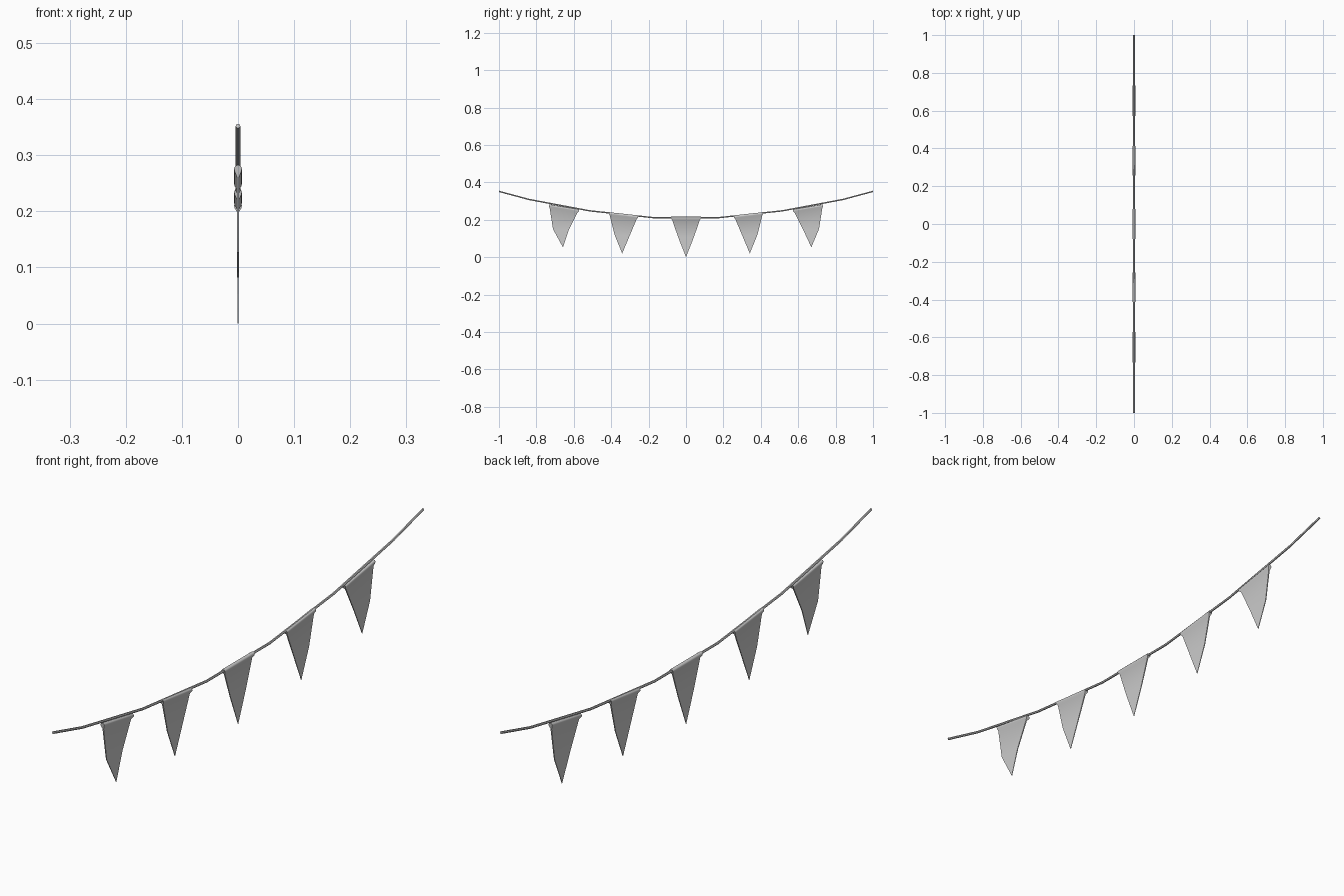
import bpy, bmesh, math
from mathutils import Vector

if "Cube" in bpy.data.objects:
    bpy.data.objects.remove(bpy.data.objects["Cube"])

# Sagging rope, few straight segments
rope_pts = [(-1, .352), (-.84, .309), (-.515, .248), (-.17, .211),
            (.17, .211), (.515, .248), (.84, .309), (1, .352)]
cu = bpy.data.curves.new("rope", 'CURVE')
cu.dimensions = '3D'
cu.bevel_depth = .0042
cu.bevel_resolution = 1
cu.use_fill_caps = True
sp = cu.splines.new('POLY')
sp.points.add(len(rope_pts) - 1)
for p, (y, z) in zip(sp.points, rope_pts):
    p.co = (0, y, z, 1)
tmp = bpy.data.objects.new("rope_curve", cu)
bpy.context.collection.objects.link(tmp)
mesh = bpy.data.meshes.new_from_object(tmp.evaluated_get(bpy.context.evaluated_depsgraph_get()))
bpy.data.objects.remove(tmp)
rope = bpy.data.objects.new("rope", mesh)
bpy.context.collection.objects.link(rope)


def lerp(a, b, t):
    return a + (b - a) * t


def pennant(name, left, right, mid_left, mid_right, tip):
    """Cloth triangle whose top edge is a hem tube folded round the rope."""
    bm = bmesh.new()
    hem = [(.0072 * math.cos(a), .0072 * math.sin(a))
           for a in (math.radians(-30 + 40 * i) for i in range(7))]

    def side(top, mid):
        top, mid = Vector((0, *top)), Vector((0, *mid))
        c = top - Vector((0, 0, .0072))
        pts = [c + Vector((x, 0, z)) for x, z in hem]
        neck = lerp(top, mid, .16)
        pts = ([mid + Vector((.0015, 0, 0)), neck + Vector((.0022, 0, 0))] + pts
               + [neck - Vector((.0022, 0, 0)), mid - Vector((.0015, 0, 0))])
        return [bm.verts.new(p) for p in pts]

    L, R = side(left, mid_left), side(right, mid_right)
    tf, tb = (bm.verts.new((x, *tip)) for x in (.0008, -.0008))
    for i in range(len(L) - 1):
        bm.faces.new((L[i], R[i], R[i + 1], L[i + 1]))
    # Lower points, front and back
    bm.faces.new((L[0], tf, R[0]))
    bm.faces.new((L[-1], R[-1], tb))
    # Thin side edges and hem ends
    for s in (L, R):
        bm.faces.new((s[0], s[-1], tb, tf))
        bm.faces.new((s[0], s[1], s[-2], s[-1]))
        bm.faces.new(s[1:-1])
    bmesh.ops.recalc_face_normals(bm, faces=bm.faces[:])
    me = bpy.data.meshes.new(name)
    bm.to_mesh(me)
    bm.free()
    ob = bpy.data.objects.new(name, me)
    bpy.context.collection.objects.link(ob)
    return ob


# Right-hand flags: inner top, outer top, inner mid, outer mid, tip
shapes = {
    "inner": ((.256, .222), (.412, .241), (.302, .113), (.382, .12), (.341, .02)),
    "outer": ((.572, .256), (.732, .283), (.626, .148), (.711, .15), (.67, .053)),
}
flags = [pennant("centre_flag", (-.08, .217), (.08, .217), (-.042, .107), (.042, .107), (0, 0))]
for key, pts in shapes.items():
    flags.append(pennant("right_" + key + "_flag", *pts))
    a, b, c, d, e = [(-y, z) for y, z in pts]
    if key == "outer":
        e = (-.658, .053)
    flags.append(pennant("left_" + key + "_flag", b, a, d, c, e))

# Smooth shading with crisp edges
for ob in [rope] + flags:
    ob.select_set(True)
bpy.context.view_layer.objects.active = rope
bpy.ops.object.shade_smooth_by_angle(angle=math.radians(50))
